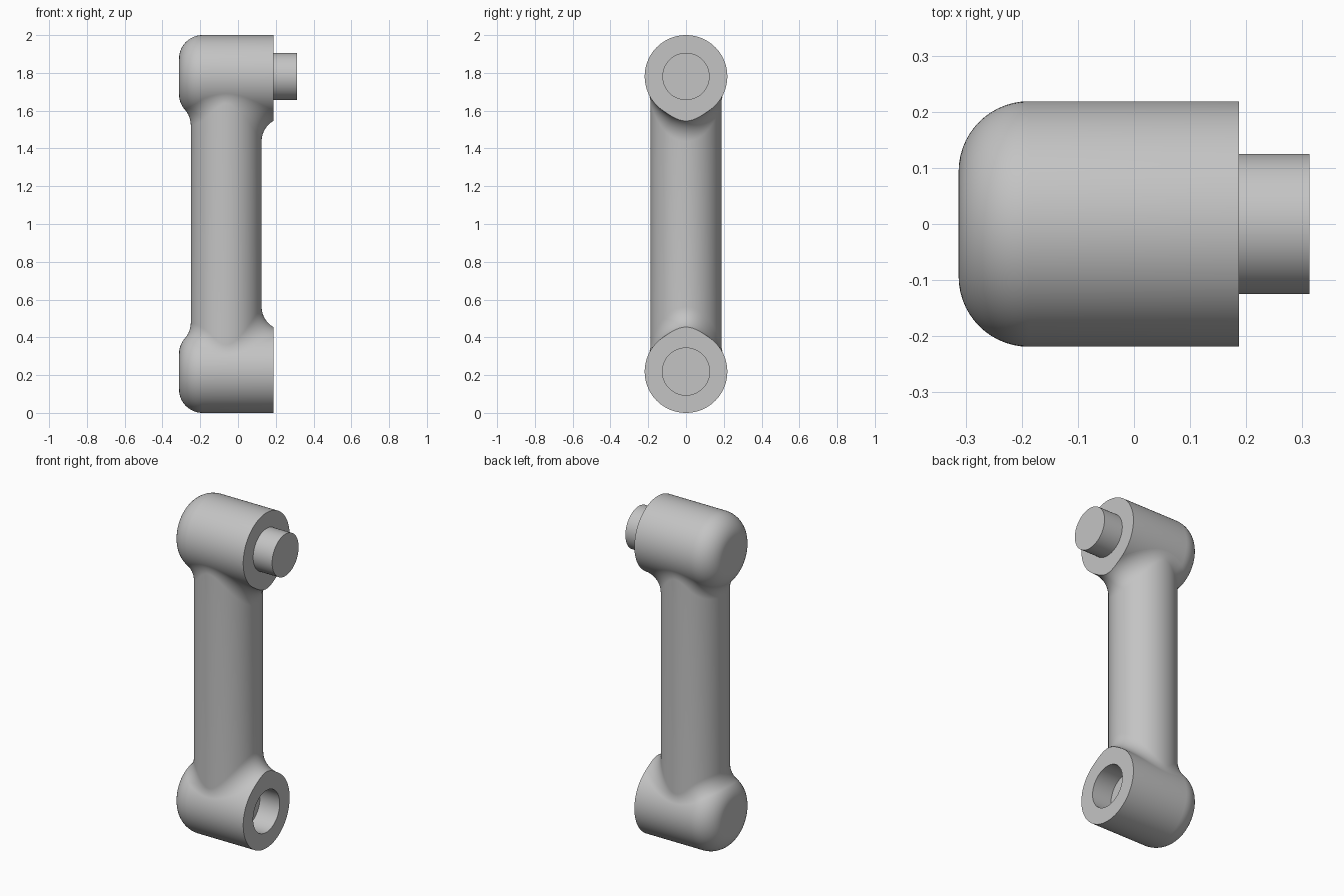
import bpy, bmesh
from math import sin, cos, pi, sqrt, radians
from mathutils import Vector

if "Cube" in bpy.data.objects:
    bpy.data.objects.remove(bpy.data.objects["Cube"], do_unlink=True)

SEGMENTS = 96
ARC = 14
BOSS_R = 0.21875              # radius of the two horizontal bosses
BEVEL = 0.125                 # rounding of the closed boss ends, and the fillets
CORE = BOSS_R - BEVEL
LEFT, RIGHT = -0.3125, 0.1875
BEND = LEFT + BEVEL           # where the rounded end begins
PIN_R = 0.125
SHAFT_X, SHAFT_R = -0.0625, 0.1875
TOP_Z = 2 - BOSS_R

grey = bpy.data.materials.new("light grey")
grey.use_nodes = True
colour = (0.55, 0.55, 0.55, 1)
grey.diffuse_color = colour
grey.node_tree.nodes["Principled BSDF"].inputs["Base Color"].default_value = colour


def sweep(strip):
    """Closed loop of point strips, one for each angle."""
    bm = bmesh.new()
    rows = [[bm.verts.new(p) for p in strip(2 * pi * i / SEGMENTS)]
            for i in range(SEGMENTS)]
    for i, row in enumerate(rows):
        following = rows[(i + 1) % SEGMENTS]
        for j in range(len(row) - 1):
            bm.faces.new((row[j], following[j], following[j + 1], row[j + 1]))
    bmesh.ops.remove_doubles(bm, verts=bm.verts, dist=1e-5)
    bmesh.ops.recalc_face_normals(bm, faces=bm.faces)
    return bm


def finish(bm, name):
    mesh = bpy.data.meshes.new(name)
    bm.to_mesh(mesh)
    bm.free()
    mesh.materials.append(grey)
    for face in mesh.polygons:
        face.use_smooth = True
    mesh.set_sharp_from_angle(angle=radians(35))
    ob = bpy.data.objects.new(name, mesh)
    bpy.context.collection.objects.link(ob)


# Bosses: lathed about x, the top one with a pin, the bottom one with a socket
def boss(name, z, tip):
    profile = [(LEFT, 0)]
    for k in range(ARC + 1):
        a = pi / 2 * k / ARC
        profile.append((BEND - BEVEL * cos(a), CORE + BEVEL * sin(a)))
    profile += [(RIGHT, BOSS_R), (RIGHT, PIN_R), (tip, PIN_R), (tip, 0)]
    bm = sweep(lambda a: [(x, r * cos(a), z + r * sin(a)) for x, r in profile])
    finish(bm, name)


boss("top_boss_with_pin", TOP_Z, RIGHT + 0.125)
boss("bottom_boss_with_socket", BOSS_R, RIGHT - 0.13)


# Shaft: a cylinder whose ends flare into the bosses with a rolling-ball fillet
def shaft_strip(a):
    out = Vector((cos(a), sin(a), 0))
    ball = Vector((SHAFT_X, 0, 0)) + out * (SHAFT_R + BEVEL)
    rho = CORE + sqrt((2 * BEVEL) ** 2 - min(0, ball.x - BEND) ** 2)
    drop = sqrt(rho ** 2 - ball.y ** 2)
    ball.z = TOP_Z - drop
    core = Vector((max(ball.x, BEND), ball.y * CORE / rho, TOP_Z - drop * CORE / rho))
    to_boss = (core - ball).normalized()
    upper = [ball + BEVEL * (-out).slerp(to_boss, k / ARC) for k in range(ARC + 1)]
    lower = [Vector((p.x, p.y, 2 - p.z)) for p in reversed(upper)]
    return lower + upper


bm = sweep(shaft_strip)
# Trim the flares flush with the open boss faces and close the trimmed edges
cut = bmesh.ops.bisect_plane(bm, geom=bm.verts[:] + bm.edges[:] + bm.faces[:],
                             plane_co=(RIGHT, 0, 0), plane_no=(1, 0, 0),
                             clear_outer=True)["geom_cut"]
edges = [e for e in cut if isinstance(e, bmesh.types.BMEdge)]
rim = bmesh.ops.extrude_edge_only(bm, edges=edges)["geom"]
for v in rim:
    if isinstance(v, bmesh.types.BMVert):
        axis = Vector((RIGHT, 0, TOP_Z if v.co.z > 1 else BOSS_R))
        v.co = axis + (v.co - axis).normalized() * (BOSS_R - 0.004)
bmesh.ops.recalc_face_normals(bm, faces=bm.faces)
finish(bm, "shaft")
